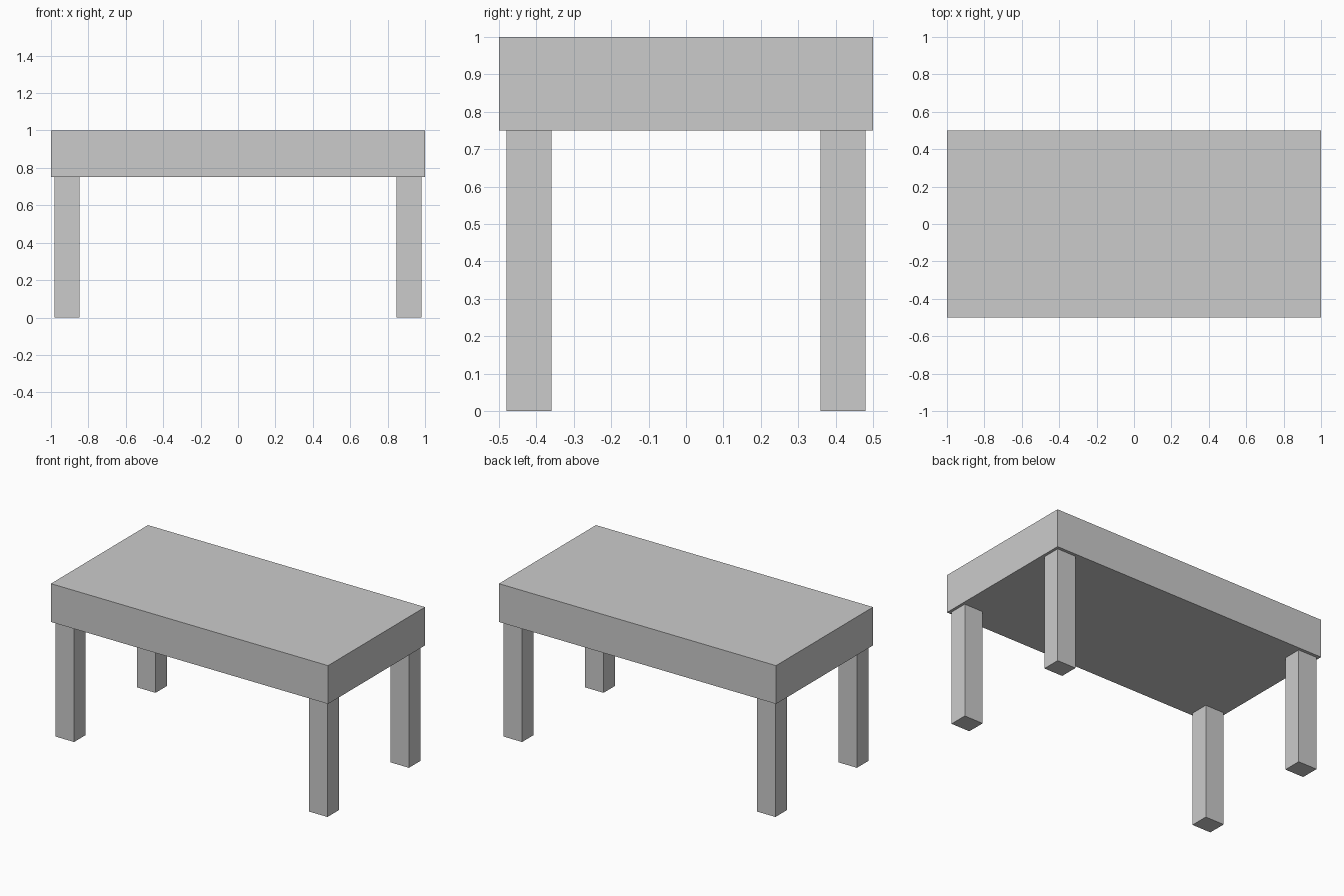
import bpy

if "Cube" in bpy.data.objects:
    bpy.data.objects.remove(bpy.data.objects["Cube"])


def box(name, lo, hi):
    """Axis-aligned box between two corners."""
    centre = [(a + b) / 2 for a, b in zip(lo, hi)]
    size = [b - a for a, b in zip(lo, hi)]
    bpy.ops.mesh.primitive_cube_add(size=1, location=centre)
    obj = bpy.context.object
    obj.name = name
    obj.scale = size
    bpy.ops.object.transform_apply(location=False, rotation=False, scale=True)
    return obj


# Thick slab top
box("table_top", (-1, -0.5, 0.75), (1, 0.5, 1))

# Four square legs, slightly inset from the corners
LEG_X, LEG_Y = (0.847, 0.982), (0.36, 0.48)
for side_x, sx in (("left", -1), ("right", 1)):
    for side_y, sy in (("front", -1), ("back", 1)):
        xs = sorted(sx * v for v in LEG_X)
        ys = sorted(sy * v for v in LEG_Y)
        box(f"{side_y}_{side_x}_leg", (xs[0], ys[0], 0), (xs[1], ys[1], 0.75))
